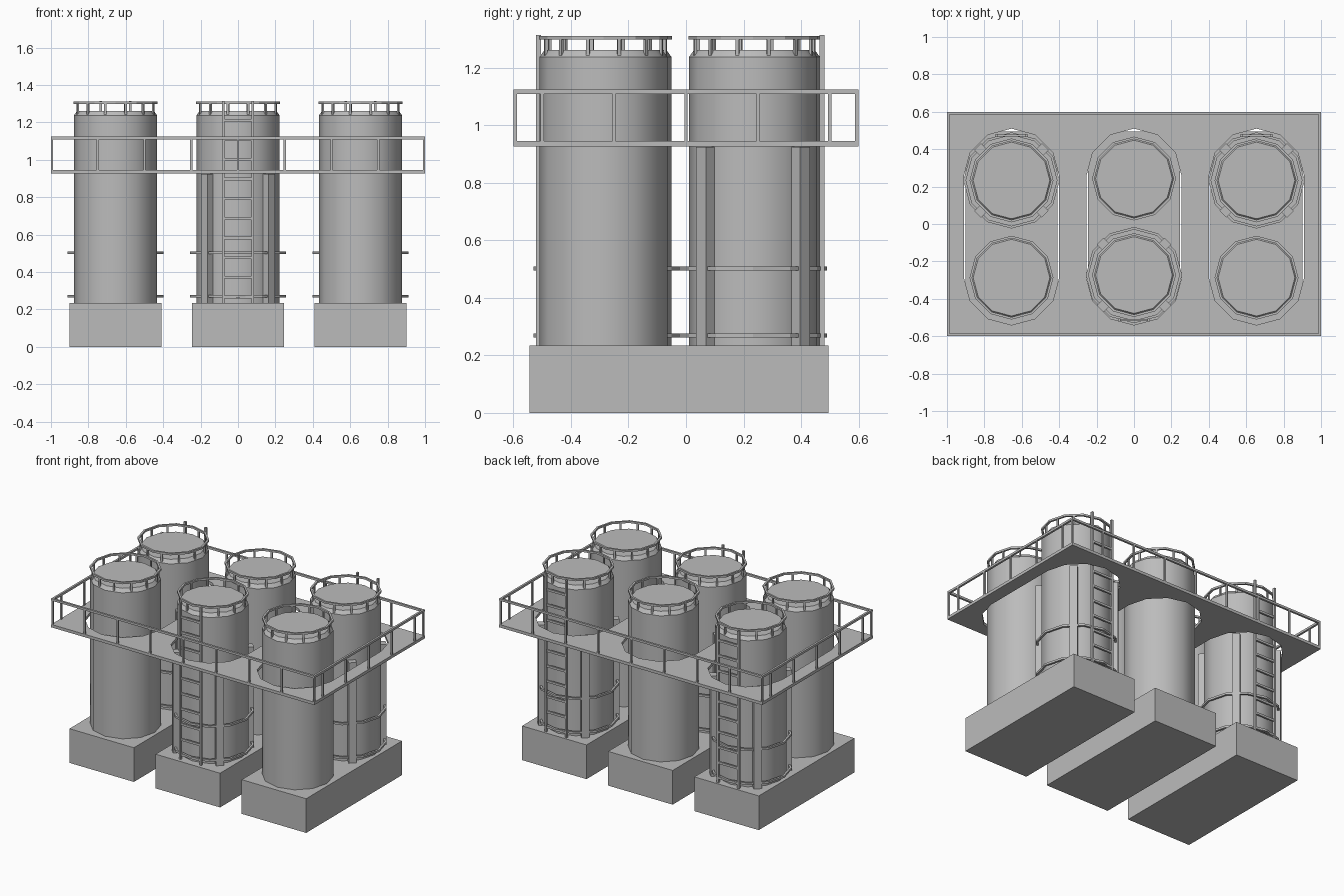
import bpy, math
from mathutils import Vector

old = bpy.data.objects.get("Cube")
if old:
    bpy.data.objects.remove(old, do_unlink=True)

gray = bpy.data.materials.new("concrete_gray")
gray.use_nodes = True
COLOR = (0.5, 0.5, 0.5, 1)
gray.diffuse_color = COLOR
gray.node_tree.nodes["Principled BSDF"].inputs["Base Color"].default_value = COLOR

SIDES = 12


def make(name, verts, faces, smooth=False):
    mesh = bpy.data.meshes.new(name)
    mesh.from_pydata(verts, [], faces)
    mesh.materials.append(gray)
    if smooth:
        for p in mesh.polygons:
            p.use_smooth = True
        mesh.set_sharp_from_angle(angle=math.radians(35))
    obj = bpy.data.objects.new(name, mesh)
    bpy.context.collection.objects.link(obj)
    return obj


def box(name, center, size, turn=0):
    c, s = math.cos(turn), math.sin(turn)
    verts = []
    for z in (-.5, .5):
        for x, y in ((-.5, -.5), (.5, -.5), (.5, .5), (-.5, .5)):
            px, py = x * size[0], y * size[1]
            verts.append((center[0] + px * c - py * s, center[1] + px * s + py * c,
                          center[2] + z * size[2]))
    faces = [(3, 2, 1, 0), (4, 5, 6, 7)]
    faces += [(i, (i + 1) % 4, (i + 1) % 4 + 4, i + 4) for i in range(4)]
    return make(name, verts, faces)


def lathe(name, x, y, profile, closed=False, smooth=False):
    """Spin (radius, height) points; a closed profile makes a hoop."""
    n = len(profile)
    verts = [(x + r * math.cos(math.tau * k / SIDES), y + r * math.sin(math.tau * k / SIDES), z)
             for k in range(SIDES) for r, z in profile]
    faces = []
    for k in range(SIDES):
        a, b = k * n, (k + 1) % SIDES * n
        for i in range(n if closed else n - 1):
            j = (i + 1) % n
            faces.append((a + i, b + i, b + j, a + j))
    if not closed:
        faces.append([k * n for k in reversed(range(SIDES))])
        faces.append([k * n + n - 1 for k in range(SIDES)])
    return make(name, verts, faces, smooth)


def hoop(name, x, y, z, radius, thick):
    r, R, h = radius - thick, radius, thick / 2
    return lathe(name, x, y, [(r, z - h), (R, z - h), (R, z + h), (r, z + h)], closed=True)


BASE_TOP, DECK_Z, RAIL_Z = .235, .936, 1.117
COLUMNS = (-.655, 0, .655)


def tank(x, y):
    lathe("tank", x, y, [(.2225, BASE_TOP), (.2225, 1.238), (.205, 1.262)], smooth=True)
    # guard rail around the lid
    hoop("lid_rail", x, y, 1.305, .224, .013)
    for k in range(SIDES):
        a = math.tau * (k + .5) / SIDES
        box("lid_rail_post", (x + .208 * math.cos(a), y + .208 * math.sin(a), 1.274),
            (.01, .012, .062), a)


def ladder_fittings(x, y, side):
    # corner columns
    for sx in (-1, 1):
        for sy in (-1, 1):
            box("support_column", (x + sx * .163, y + sy * .163, (BASE_TOP + .925) / 2),
                (.05, .05, .925 - BASE_TOP), math.pi / 4)
    # pipe hoops
    for z in (.27, .503):
        hoop("pipe_hoop", x, y, z, .257, .014)
    # ladder
    ly = y + side * .24
    for sx in (-1, 1):
        box("ladder_rail", (x + sx * .078, ly, (BASE_TOP + 1.315) / 2),
            (.014, .016, 1.315 - BASE_TOP))
    for k in range(10):
        box("ladder_rung", (x, ly, .267 + k * .105), (.15, .012, .015))


# pedestals and tanks
for x in COLUMNS:
    box("pedestal", (x, -.025, BASE_TOP / 2), (.49, 1.04, BASE_TOP))
    for side in (-1, 1):
        has_ladder = (x == 0) == (side < 0)
        if has_ladder:
            y = -.273 if side < 0 else .233
            ladder_fittings(x, y, side)
        else:
            y = -.287 if side < 0 else .243
        tank(x, y)

# deck with one rounded slot for each pair of tanks
curve = bpy.data.curves.new("deck", "CURVE")
curve.dimensions, curve.fill_mode, curve.extrude = "2D", "BOTH", .01


def outline(points):
    spline = curve.splines.new("POLY")
    spline.points.add(len(points) - 1)
    for p, (x, y) in zip(spline.points, points):
        p.co = (x, y, 0, 1)
    spline.use_cyclic_u = True


outline([(-1, -.6), (1, -.6), (1, .6), (-1, .6)])
for x in COLUMNS:
    slot = []
    for start, cy in ((0, .255), (math.pi, -.285)):
        for k in range(7):
            a = start + math.pi * k / 6
            slot.append((x + .255 * math.cos(a), cy + .255 * math.sin(a)))
    outline(slot)
temp = bpy.data.objects.new("deck_outline", curve)
bpy.context.collection.objects.link(temp)
bpy.context.view_layer.update()
deck_mesh = bpy.data.meshes.new_from_object(temp.evaluated_get(bpy.context.evaluated_depsgraph_get()))
bpy.data.objects.remove(temp, do_unlink=True)
deck_mesh.materials.clear()
deck_mesh.materials.append(gray)
for p in deck_mesh.polygons:
    p.use_smooth = False
deck = bpy.data.objects.new("deck", deck_mesh)
deck.location.z = DECK_Z
bpy.context.collection.objects.link(deck)

# deck railing
post_h = RAIL_Z - DECK_Z
post_z = (RAIL_Z + DECK_Z) / 2
for s in (-1, 1):
    box("deck_rail_long", (0, s * .593, RAIL_Z), (2, .014, .015))
    box("deck_rail_short", (s * .993, 0, RAIL_Z), (.014, 1.2, .015))
    for k in range(9):
        x = max(-.994, min(.994, -1 + k * .25))
        box("deck_post", (x, s * .594, post_z), (.011, .011, post_h))
    for k in range(5):
        box("deck_post", (s * .994, -.5 + k * .25, post_z), (.011, .011, post_h))
